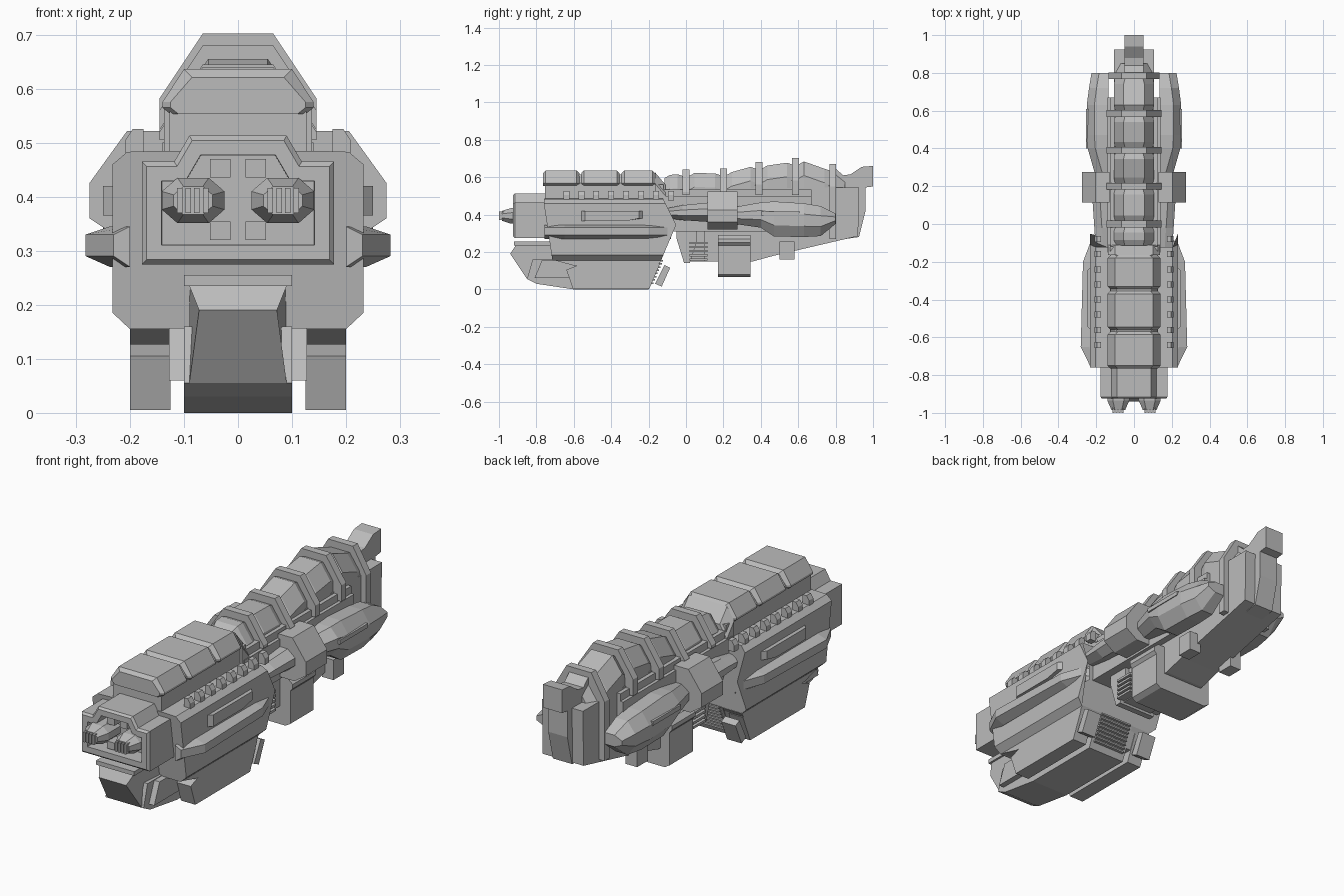
import bpy, bmesh

cube = bpy.data.objects.get("Cube")
if cube:
    bpy.data.objects.remove(cube, do_unlink=True)

shade = (.5, .5, .5, 1)
grey = bpy.data.materials.new("hull grey")
grey.use_nodes = True
grey.diffuse_color = shade
grey.node_tree.nodes["Principled BSDF"].inputs["Base Color"].default_value = shade


def finish(name, bm):
    bmesh.ops.recalc_face_normals(bm, faces=bm.faces)
    mesh = bpy.data.meshes.new(name)
    bm.to_mesh(mesh)
    bm.free()
    mesh.materials.append(grey)
    obj = bpy.data.objects.new(name, mesh)
    bpy.context.collection.objects.link(obj)
    return obj


def loft(name, rings):
    """Bridge closed rings of equal length and cap both ends."""
    bm = bmesh.new()
    rows = [[bm.verts.new(point) for point in ring] for ring in rings]
    for row, following in zip(rows, rows[1:]):
        for i in range(len(row)):
            j = (i + 1) % len(row)
            bm.faces.new((row[i], row[j], following[j], following[i]))
    bm.faces.new(rows[0])
    bm.faces.new(rows[-1])
    return finish(name, bm)


def both(half):
    """Complete a left-hand outline with its mirror image."""
    return half + [(-x, z) for x, z in reversed(half)]


def side(name, profile, inner, outer):
    """Extrude a (y, z) profile across x."""
    return loft(name, [[(x, y, z) for y, z in profile] for x in (inner, outer)])


def centred(name, profile, half_width):
    return side(name, profile, -half_width, half_width)


def along(name, section, front, back):
    """Extrude an (x, z) section in y; ends may lean with height."""
    ends = [end if callable(end) else (lambda z, y=end: y) for end in (front, back)]
    return loft(name, [[(x, end(z), z) for x, z in section] for end in ends])


def box(name, left, right, front, back, low, high):
    return along(name, [(left, low), (right, low), (right, high), (left, high)], front, back)


def centred_box(name, half_width, front, back, low, high):
    return box(name, -half_width, half_width, front, back, low, high)


def mirrored(obj):
    modifier = obj.modifiers.new("mirror", 'MIRROR')
    modifier.use_axis = (True, False, False)
    return obj


def bow(z):
    """The bow leans back below its shoulder."""
    return -.76 + max(0, .46 - z) * .15


def stern(z):
    """The stern leans out from the keel, then back above the bulge."""
    return min(-.2 + .43 * z, .12 - .5 * z)


# Forward hull and its belly
shoulder = [(.14, .485), (.205, .483), (.232, .46)]
along("forward_hull", both(shoulder + [(.232, .345), (.232, .185), (.2, .155)]), bow, stern)
centred("hull_belly", [(-.71, .157), (-.6, .127), (-.15, .127), (-.13, .157)], .2)

# Side bulges and ledges
plan = [(.2, -.08), (.232, -.1), (.27, -.2), (.282, -.65), (.23, -.757), (.2, -.757)]
bulge = []
for z, shrink in ((.27, .045), (.29, 0), (.33, 0), (.345, .045)):
    bulge.append([(max(x - shrink, .2), y, z) for x, y in plan])
mirrored(loft("side_bulge", bulge))
ledge = []
for x, taper in ((.22, 0), (.25, .03)):
    front, back = taper - .57, -.22 - taper
    ledge.append([(x, front, .365), (x, -.32, .365), (x, back, .38), (x, back, .42), (x, front, .42)])
mirrored(loft("upper_ledge", ledge))

# Keel, skirts and stern grille
centred("keel", [(-.85, .055), (-.8, .03), (-.6, 0), (-.2, 0), (-.13, .16), (-.82, .16)], .1)
centred("keel_filler", [(-.81, .06), (-.77, .157), (-.135, .157), (-.175, .06)], .128)
skirt = [(-.605, .005), (-.64, .105), (-.575, .13), (-.14, .135), (-.195, .005)]
mirrored(side("skirt", skirt, .125, .2))
flap = [(-.165, .03), (-.13, .015), (-.085, .115), (-.115, .13)]
mirrored(side("stern_flap", flap, .125, .2))
for i in range(8):
    z = .03 + i * .017
    centred_box("grille_slat", .085, stern(z) - .02, stern(z) + .014, z, z + .008)

# Chin, narrowed at its nose
chin = [(-.91, .235), (-.94, .19), (-.85, .055), (-.7, .055), (-.7, .235)]
nose = min(chin)
loft("chin", [[(sign * (.072 if point == nose else .09), *point) for point in chin] for sign in (-1, 1)])
centred_box("chin_top_plate", .1, -.92, -.7, .235, .255)

# Gun housing with recessed opening
opening = [(.178, .275), (.178, .465), (.118, .465), (.09, .513)]
housing = along("gun_housing", both(opening), -.915, -.72)
bm = bmesh.new()
bm.from_mesh(housing.data)
face = min(bm.faces, key=lambda candidate: candidate.calc_center_median().y)
for thickness, depth in ((.009, .01), (.027, 0), (.001, -.08)):
    bmesh.ops.inset_region(bm, faces=[face], thickness=thickness, depth=depth, use_even_offset=True)
bm.to_mesh(housing.data)
bm.free()

# Twin guns, barrels and brackets
corner = [(.5, -1), (1, -.4), (1, .4), (.5, 1)]
gun = []
for y, width, height in ((-.84, .058, .042), (-.935, .058, .042), (-.985, .036, .026)):
    gun.append([(.083 + u * width, y, .393 + v * height) for u, v in both(corner)])
mirrored(loft("gun_body", gun))
for i in range(4):
    x = .055 + i * .016
    mirrored(box("gun_barrel", x, x + .01, -1, -.96, .37, .416))
for z in (.32, .436):
    mirrored(box("gun_bracket", .014, .052, -.905, -.83, z, z + .034))

# Upper deck with three armour blocks
centred_box("deck_base", .127, -.755, -.12, .47, .56)
along("deck_core", both([(.125, .55), (.125, .57), (.092, .615)]), -.75, -.16)


def block(y, inset):
    half = [(.125, .553), (.14, .565), (.14, .575), (.1, .636)]
    return [(x, y, z) for x, z in both([(x - inset, min(z, .636 - inset)) for x, z in half])]


bevel = .015
for front, back in ((-.765, -.57), (-.56, -.355), (-.345, -.165)):
    loft("armour_block", [block(front, bevel), block(front + bevel, 0), block(back - bevel, 0), block(back, bevel)])


def arch(y, top, flat=.055, slope=.052, drop=.075, low=.42):
    """Flat-topped ring with sloped shoulders."""
    wide = flat + slope
    return [(x, y, z) for x, z in both([(wide, low), (wide, top - drop), (flat, top)])]


loft("deck_ramp", [arch(y, top, .1, .037, .06, .48) for y, top in ((-.165, .625), (-.11, .56))])

# Side cleats
cleat = [(.175, .475), (.208, .475), (.208, .505), (.195, .525), (.175, .525)]
for i in range(8):
    y = i * .08 - .64
    mirrored(along("cleat", cleat, y - .016, y + .016))

# Spine with saddles between the ribs
ribs = [(0, .64), (.2, .645), (.39, .68), (.585, .702), (.785, .67)]
spine = [arch(y, top - .045, .05) for y, top in ribs]
loft("spine", [arch(-.13, .55)] + spine + [arch(.85, .58, .045)])
stops = [(-.13, .63)] + ribs
for (start, start_top), (end, end_top) in zip(stops, stops[1:]):
    loft("spine_saddle", [arch(start + .015, start_top - .035, .048), arch(start + .045, start_top - .018),
                          arch(end - .045, end_top - .025), arch(end - .015, end_top - .035, .048)])
for y, top in ribs:
    last = y == ribs[-1][0]
    low, width = (.27, .135) if last else (.505, .145)
    along("rib", both([(width, low), (width, top - .12), (.065, top)]), y - .018, y + .018)

# Central and rear body
centred_box("core", .14, -.15, .67, .31, .5)
centred_box("core_top", .125, -.12, .67, .49, .535)
underside = [(.3, .15), (.36, .15), (.47, .18), (.92, .285)]
centred("rear_body", underside + [(.925, .545), (.3, .54)], .107)
tail_top = [(.79, .655), (.84, .61), (.88, .615), (.94, .655), (1, .66), (1, .55)]
centred("tail", tail_top + [(.96, .545), (.96, .42), (.925, .28), (.79, .26)], .05)

# Belly equipment
centred("belly_front", [(-.05, .32), (-.05, .27), (-.01, .14), (.02, .14), (.06, .26), (.06, .32)], .1)
centred_box("belly_core", .08, 0, .2, .15, .32)
for i in range(5):
    z = .155 + i * .022
    centred_box("belly_slat", .12, .02, .115, z, z + .011)
pod_half = [(.13, .065), (.155, .08), (.155, .235), (.168, .25), (.168, .27), (.145, .29)]
along("belly_pod", both(pod_half), .17, .345)
mirrored(box("belly_lug", .09, .15, .5, .58, .16, .255))
centred_box("belly_spar", .1, .1, .35, .15, .32)


# Side arms, collars and nacelles
def pod(y, outer, low, high):
    """Six-sided ring, flat inside and pointed outside."""
    inner, edge = .135, outer - .04
    middle, band = (low + high) / 2, (high - low) * .18
    section = [(inner, low), (edge, low), (outer, middle - band),
               (outer, middle + band), (edge, high), (inner, high)]
    return [(x, y, z) for x, z in section]


arm = [pod(-.17, .2, .39, .42), pod(-.02, .21, .37, .45), pod(.13, .22, .36, .465)]
mirrored(loft("forward_arm", arm))
nacelle = [pod(.26, .205, .35, .44), pod(.4, .245, .33, .465), pod(.47, .25, .283, .47),
           pod(.63, .25, .28, .46), pod(.72, .238, .285, .445), pod(.8, .225, .35, .405)]
mirrored(loft("nacelle", nacelle))
mirrored(box("nacelle_blade", .2, .254, .4, .61, .395, .415))
collar = [(.13, .32), (.215, .32), (.275, .36), (.275, .425), (.205, .522), (.13, .522)]
mirrored(along("arm_collar", collar, .115, .275))
